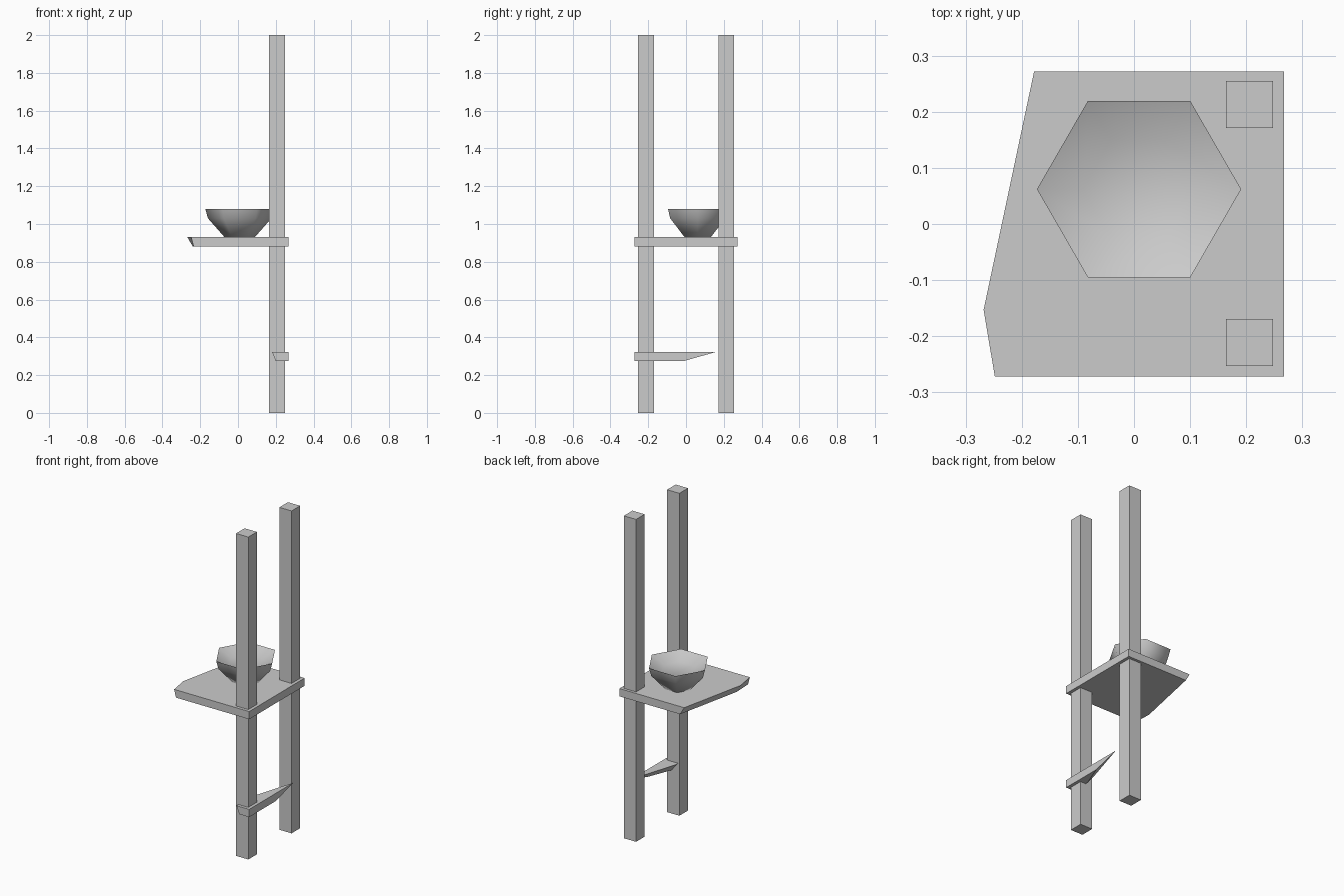
import bpy
import bmesh
import math

cube = bpy.data.objects.get("Cube")
if cube:
    bpy.data.objects.remove(cube, do_unlink=True)

grey = bpy.data.materials.new("plain_grey")
grey.use_nodes = True
grey.diffuse_color = (0.6, 0.6, 0.6, 1)
grey.node_tree.nodes["Principled BSDF"].inputs["Base Color"].default_value = (0.6, 0.6, 0.6, 1)


def loft(name, rings):
    """Skin rings of equal point count, listed bottom to top, and cap both ends."""
    bm = bmesh.new()
    loops = [[bm.verts.new(p) for p in ring] for ring in rings]
    n = len(loops[0])
    for low, high in zip(loops, loops[1:]):
        for i in range(n):
            j = (i + 1) % n
            bm.faces.new((low[i], low[j], high[j], high[i]))
    bm.faces.new(loops[0][::-1])
    bm.faces.new(loops[-1])
    bmesh.ops.recalc_face_normals(bm, faces=bm.faces)
    mesh = bpy.data.meshes.new(name)
    bm.to_mesh(mesh)
    bm.free()
    mesh.materials.append(grey)
    obj = bpy.data.objects.new(name, mesh)
    bpy.context.collection.objects.link(obj)
    return obj


def plank(name, bottom, top, z0, z1):
    """Plank whose broken side slopes between two outlines."""
    return loft(name, [[(x, y, z0) for x, y in bottom], [(x, y, z1) for x, y in top]])


# Two square uprights
for name, y in (("front_post", -0.211), ("back_post", 0.213)):
    h = 0.042
    square = [(0.206 + sx * h, y + sy * h) for sx, sy in ((-1, -1), (1, -1), (1, 1), (-1, 1))]
    plank(name, square, square, 0, 2)

# Shelf with a broken edge on one side
plank("shelf",
      [(-0.235, -0.272), (0.267, -0.272), (0.267, 0.272), (-0.15, 0.272), (-0.24, -0.155)],
      [(-0.248, -0.272), (0.267, -0.272), (0.267, 0.272), (-0.178, 0.272), (-0.268, -0.153)],
      0.882, 0.93)

# Splintered remains of the lower shelf
plank("lower_shelf_remnant",
      [(0.2, -0.272), (0.267, -0.272), (0.267, -0.01), (0.212, -0.15)],
      [(0.18, -0.272), (0.267, -0.272), (0.267, 0.16), (0.172, -0.15)],
      0.275, 0.323)

# Six-sided bowl: outer wall up to the rim, then a shallow hollow
profile = [(0.08, 0.93), (0.168, 1.03), (0.182, 1.08), (0.1, 1.04)]
bowl = loft("bowl", [[(0.009 + r * math.cos(i * math.pi / 3),
                       0.062 + r * math.sin(i * math.pi / 3), z) for i in range(6)]
                     for r, z in profile])
bpy.context.view_layer.objects.active = bowl
bowl.select_set(True)
bpy.ops.object.shade_smooth_by_angle(angle=math.radians(62))
